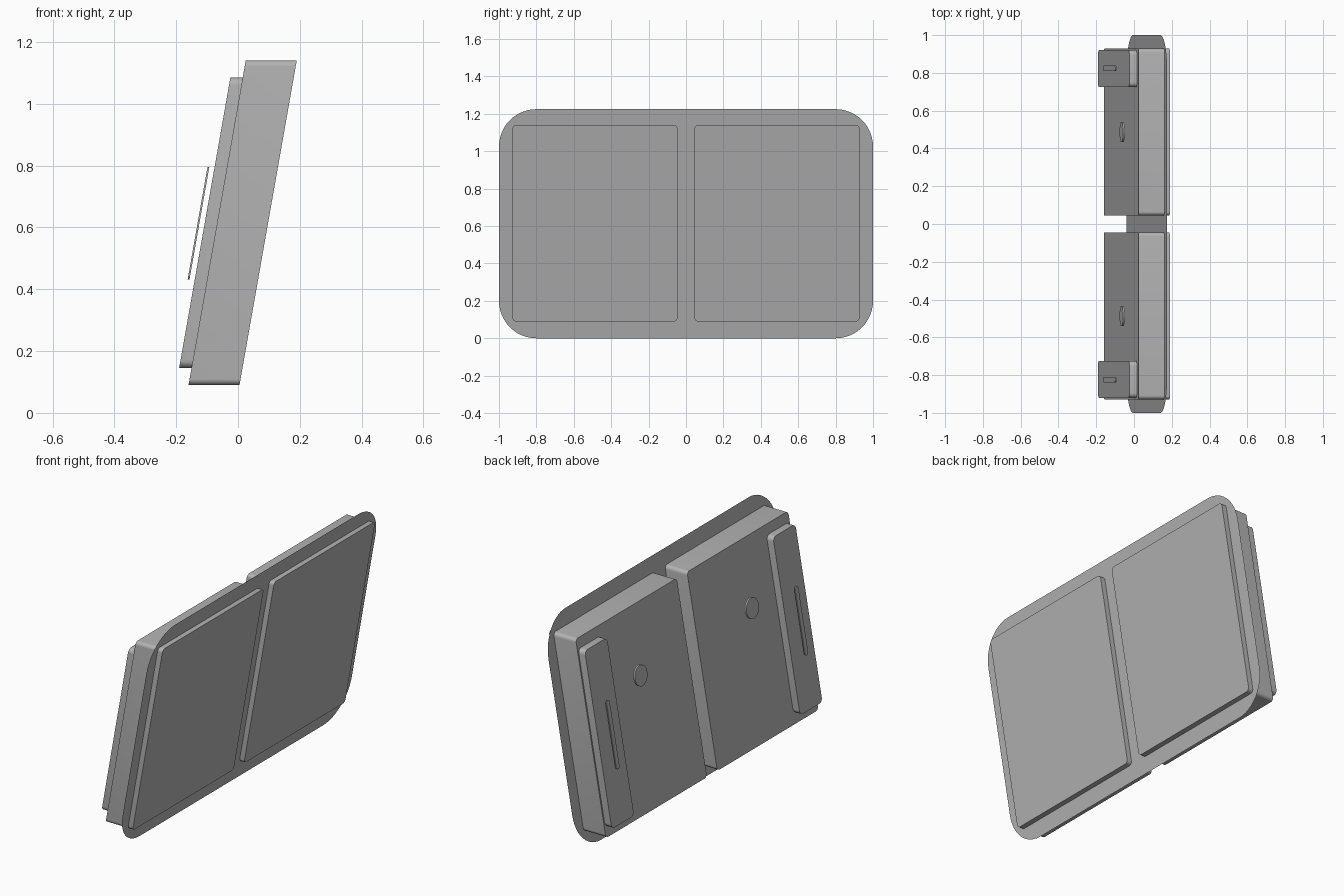
import bpy, bmesh, math

cube = bpy.data.objects.get("Cube")
if cube:
    bpy.data.objects.remove(cube, do_unlink=True)

LEAN = math.tan(math.radians(10))   # everything leans towards +x with height

grey = bpy.data.materials.new("mid_grey")
grey.use_nodes = True
grey.diffuse_color = (0.45, 0.45, 0.45, 1)
grey.node_tree.nodes["Principled BSDF"].inputs["Base Color"].default_value = (0.45, 0.45, 0.45, 1)


def rounded_outline(y0, y1, z0, z1, radius, steps):
    """Rounded rectangle in the y-z plane, counter-clockwise seen from +x."""
    points = []
    corners = [(y1 - radius, z0 + radius, -90), (y1 - radius, z1 - radius, 0),
               (y0 + radius, z1 - radius, 90), (y0 + radius, z0 + radius, 180)]
    for cy, cz, start in corners:
        for i in range(steps + 1):
            a = math.radians(start + 90 * i / steps)
            points.append((cy + radius * math.cos(a), cz + radius * math.sin(a)))
    return points


def leaning_part(name, x_front, thickness, y0, y1, z0, z1, radius, steps=6, mirror=True):
    """Rounded slab whose faces follow the lean; zero thickness gives a sheet."""
    bm = bmesh.new()
    outline = rounded_outline(y0, y1, z0, z1, radius, steps)
    front = bm.faces.new([bm.verts.new((x_front + LEAN * z, y, z)) for y, z in outline])
    if thickness:
        back = bmesh.ops.extrude_face_region(bm, geom=[front], use_keep_orig=True)
        verts = [g for g in back["geom"] if isinstance(g, bmesh.types.BMVert)]
        bmesh.ops.translate(bm, verts=verts, vec=(-thickness, 0, 0))
        bmesh.ops.remove_doubles(bm, verts=bm.verts, dist=1e-5)
        bmesh.ops.recalc_face_normals(bm, faces=bm.faces)
    mesh = bpy.data.meshes.new(name)
    bm.to_mesh(mesh)
    bm.free()
    mesh.materials.append(grey)
    obj = bpy.data.objects.new(name, mesh)
    bpy.context.collection.objects.link(obj)
    if mirror:
        mod = obj.modifiers.new("mirror", 'MIRROR')
        mod.use_axis = (False, True, False)
        mod.use_mirror_merge = False
    bpy.ops.object.select_all(action='DESELECT')
    obj.select_set(True)
    bpy.context.view_layer.objects.active = obj
    bpy.ops.object.shade_smooth_by_angle(angle=math.radians(30))
    return obj


# Thin surround sheet with large round corners
leaning_part("surround_sheet", -0.04, 0, -1, 1, 0, 1.225, 0.2, steps=12, mirror=False)

# Pair of deep panels passing through the sheet
leaning_part("panel_boxes", -0.011, 0.165, 0.045, 0.928, 0.09, 1.14, 0.02)

# Raised bars along the outer back edges
leaning_part("back_bars", -0.176, 0.04, 0.725, 0.92, 0.145, 1.085, 0.025)

# Slim handle strips held just off the bars
leaning_part("handle_strips", -0.233, 0.006, 0.81, 0.838, 0.432, 0.795, 0.0139)

# Round buttons held just off the panel backs
leaning_part("round_buttons", -0.198, 0.009, 0.433, 0.541, 0.741, 0.849, 0.0539, steps=8)
